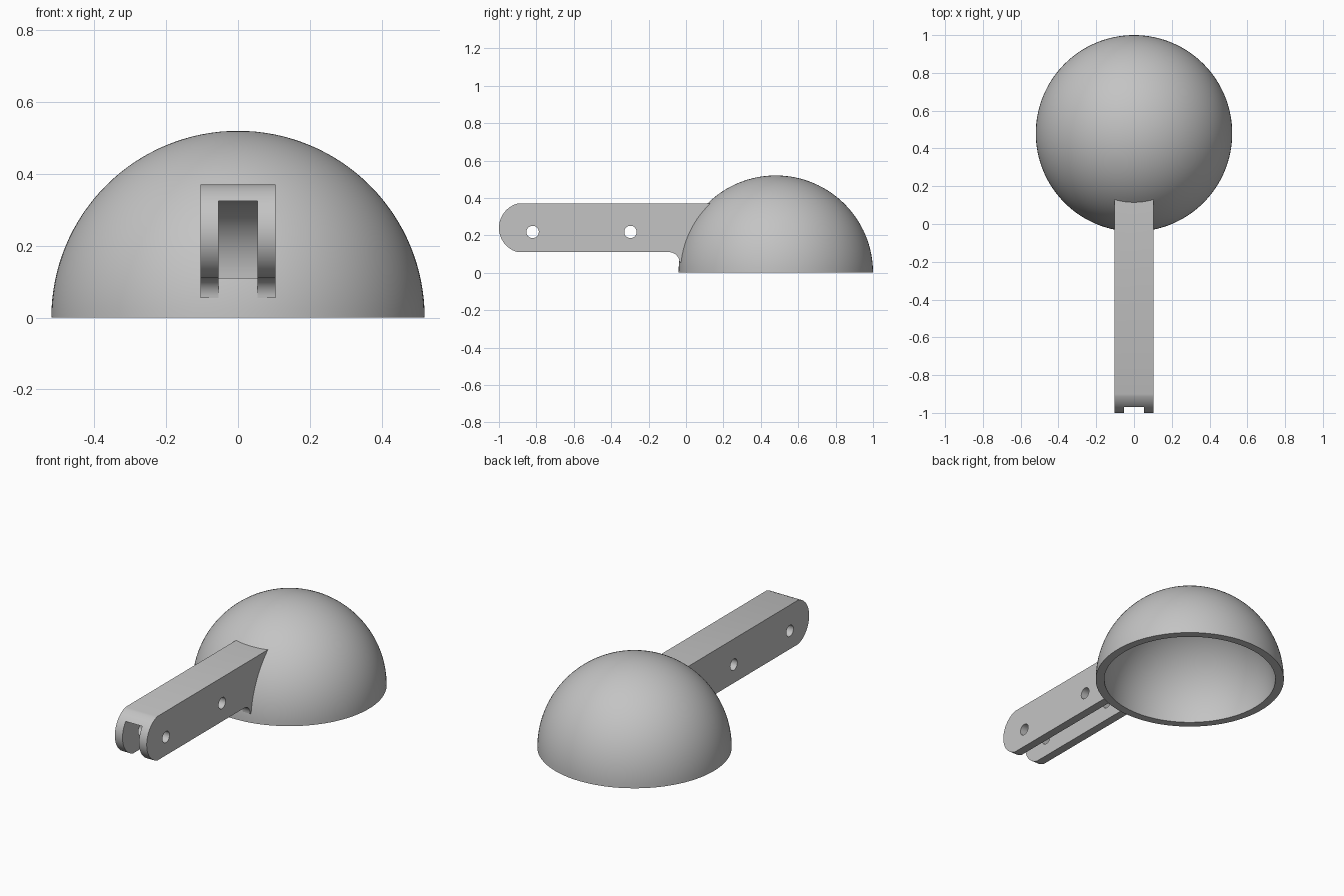
import bpy, bmesh
from math import pi, sin, cos, radians, asin
from mathutils import Vector

if "Cube" in bpy.data.objects:
    bpy.data.objects.remove(bpy.data.objects["Cube"])

grey = bpy.data.materials.new("plain grey")
grey.use_nodes = True
colour = (0.55, 0.55, 0.55, 1)
grey.diffuse_color = colour
grey.node_tree.nodes["Principled BSDF"].inputs["Base Color"].default_value = colour

CENTRE_Y, OUTER, INNER = 0.48, 0.52, 0.473
BOTTOM, TOP, HALF_WIDTH, SLOT_HALF = 0.11, 0.37, 0.104, 0.054


def finish(name, bm):
    bmesh.ops.recalc_face_normals(bm, faces=bm.faces)
    mesh = bpy.data.meshes.new(name)
    bm.to_mesh(mesh)
    bm.free()
    mesh.materials.append(grey)
    obj = bpy.data.objects.new(name, mesh)
    bpy.context.collection.objects.link(obj)
    return obj


def arc(y, z, radius, start, end, steps=24):
    """Points of a circular arc in the side plane, angles in degrees."""
    angles = [radians(start + (end - start) * i / steps) for i in range(steps + 1)]
    return [(y + radius * cos(a), z + radius * sin(a)) for a in angles]


def extrude(name, outline, half):
    """Side profile pushed across the width."""
    bm = bmesh.new()
    face = bm.faces.new([bm.verts.new((-half, y, z)) for y, z in outline])
    moved = bmesh.ops.extrude_face_region(bm, geom=[face])["geom"]
    bmesh.ops.translate(bm, vec=(2 * half, 0, 0),
                        verts=[v for v in moved if isinstance(v, bmesh.types.BMVert)])
    return finish(name, bm)


def ball(name, radius, half=False):
    bm = bmesh.new()
    bmesh.ops.create_uvsphere(bm, u_segments=128, v_segments=64, radius=radius)
    if half:
        bmesh.ops.bisect_plane(bm, geom=bm.verts[:] + bm.edges[:] + bm.faces[:],
                               plane_co=(0, 0, 0), plane_no=(0, 0, -1), clear_outer=True)
        bmesh.ops.contextual_create(bm, geom=[e for e in bm.edges if e.is_boundary])
    bmesh.ops.translate(bm, vec=Vector((0, CENTRE_Y, 0)), verts=bm.verts)
    return finish(name, bm)


def combine(target, tool, operation):
    mod = target.modifiers.new("combine", "BOOLEAN")
    mod.operation, mod.solver, mod.object = operation, "EXACT", tool
    bpy.context.view_layer.objects.active = target
    bpy.ops.object.modifier_apply(modifier=mod.name)
    bpy.data.objects.remove(tool)


# Handle: rounded nose, straight bar, small fillet beneath where it meets the dome
nose_radius = 0.1345
spread = asin((TOP - BOTTOM) / 2 / nose_radius) * 180 / pi
outline = arc(-1 + nose_radius, (TOP + BOTTOM) / 2, nose_radius, 180 - spread, 180 + spread)
outline += arc(-0.09, 0.055, 0.055, 90, 0, 12)
outline += [(0.1, 0.055), (0.15, TOP)]
handle = extrude("handle", outline, HALF_WIDTH)

# Channel open along the underside of the handle
combine(handle, extrude("channel_cutter", [(-1.1, 0), (0.014, 0), (0.014, 0.13), (-1.1, 0.13)],
                        SLOT_HALF), "DIFFERENCE")

# Cross holes for pins
for y in (-0.82, -0.297):
    combine(handle, extrude("hole_cutter", arc(y, 0.218, 0.033, 0, 352.5, 47), 0.2), "DIFFERENCE")

# Hollow dome joined to the handle
body = ball("dome_with_handle", OUTER, half=True)
combine(body, handle, "UNION")
combine(body, ball("hollow_cutter", INNER), "DIFFERENCE")

# Upper slot with a curved inner end
slot = [(-1.1, BOTTOM)] + arc(-0.201, BOTTOM, 0.215, 0, 90) + [(-1.1, 0.325)]
combine(body, extrude("slot_cutter", slot, SLOT_HALF), "DIFFERENCE")

bpy.ops.object.select_all(action="DESELECT")
body.select_set(True)
bpy.context.view_layer.objects.active = body
bpy.ops.object.shade_smooth_by_angle(angle=radians(25))
